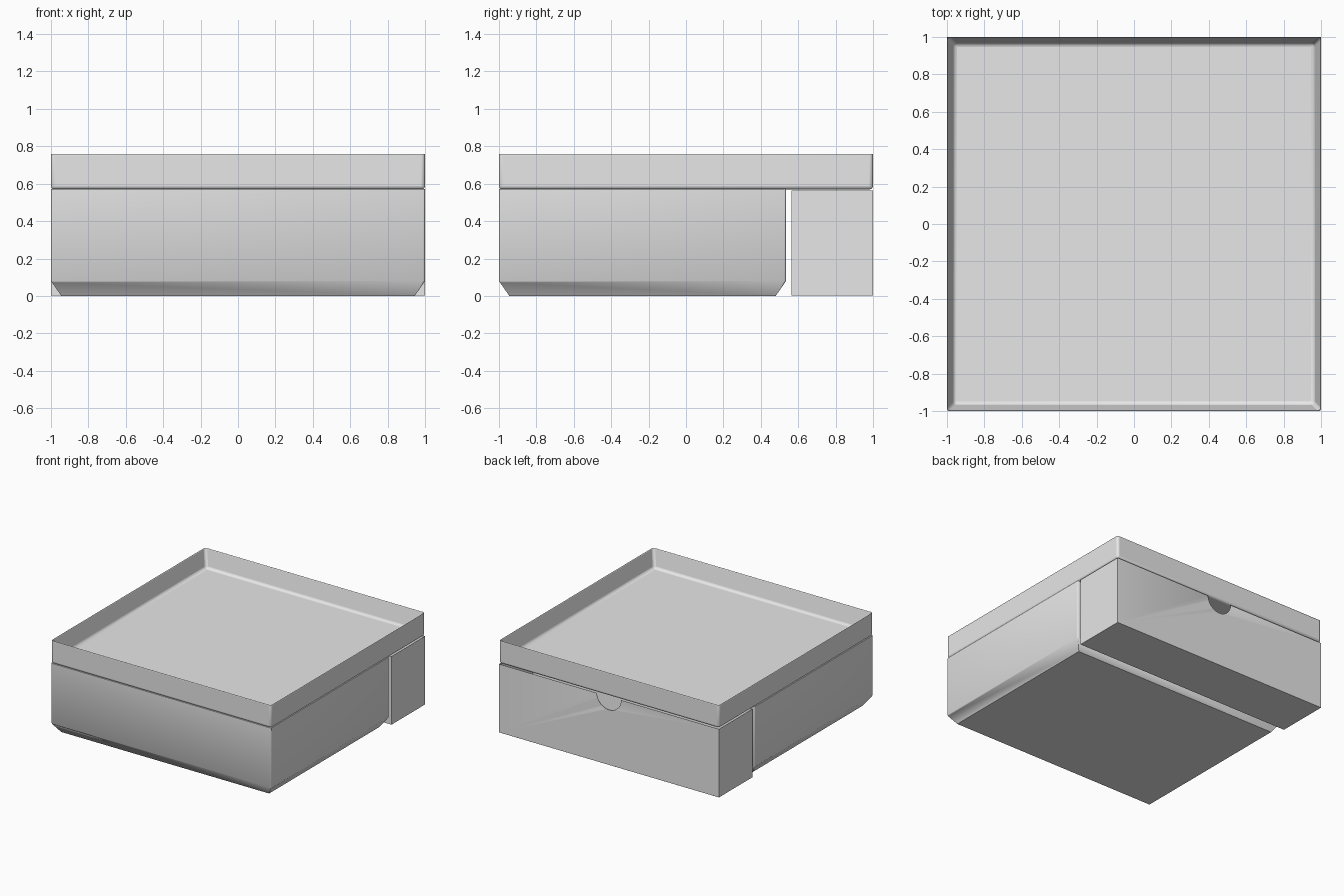
import bpy
import bmesh

old = bpy.data.objects.get("Cube")
if old:
    bpy.data.objects.remove(old, do_unlink=True)

grey = bpy.data.materials.new("plain grey")
grey.use_nodes = True
colour = (0.8, 0.8, 0.8, 1)
grey.diffuse_color = colour
grey.node_tree.nodes["Principled BSDF"].inputs["Base Color"].default_value = colour


def finish(name, bm):
    """Turn a bmesh into a grey object in the scene."""
    bmesh.ops.recalc_face_normals(bm, faces=bm.faces)
    mesh = bpy.data.meshes.new(name)
    bm.to_mesh(mesh)
    bm.free()
    mesh.materials.append(grey)
    obj = bpy.data.objects.new(name, mesh)
    bpy.context.collection.objects.link(obj)
    return obj


def block(low, high):
    """Box between two corners, as a bmesh."""
    bm = bmesh.new()
    bmesh.ops.create_cube(bm, size=1)
    for v in bm.verts:
        v.co = [a + (c + 0.5) * (b - a) for a, b, c in zip(low, high, v.co)]
    return bm


def hollow(bm, wall, depth):
    """Sink an open recess into the top face."""
    top = max(bm.faces, key=lambda f: f.calc_center_median().z)
    bmesh.ops.inset_region(bm, faces=[top], thickness=wall)
    for v in top.verts:
        v.co.z -= depth


def round_edges(obj, width):
    bevel = obj.modifiers.new("rounded edges", 'BEVEL')
    bevel.width = width
    bevel.segments = 3
    bevel.limit_method = 'ANGLE'
    bevel.angle_limit = 0.6
    bpy.ops.object.select_all(action='DESELECT')
    obj.select_set(True)
    bpy.context.view_layer.objects.active = obj
    bpy.ops.object.shade_smooth_by_angle(angle=0.6)


# Lid tray with a shallow recess
bm = block((-1, -1, 0.57), (1, 1, 0.77))
hollow(bm, 0.05, 0.16)
round_edges(finish("lid_tray", bm), 0.018)

# Main body with softened upright corners and a chamfered base
bm = block((-1, -1, 0), (1, 0.535, 0.572))
base = min(bm.faces, key=lambda f: f.calc_center_median().z)
bmesh.ops.inset_region(bm, faces=[base], thickness=0.078)
for v in bm.verts:
    if v.co.z < 0.01 and (abs(v.co.x) > 0.99):
        v.co.z = 0.08
uprights = [e for e in bm.edges
            if abs(e.verts[0].co.z - e.verts[1].co.z) > 0.3]
bmesh.ops.bevel(bm, geom=uprights, offset=0.012, segments=3,
                profile=0.5, affect='EDGES')
body = finish("main_body", bm)
bpy.context.view_layer.objects.active = body
body.select_set(True)
bpy.ops.object.shade_smooth_by_angle(angle=0.5)

# Rear compartment, open under the lid
bm = block((-1, 0.565, 0.003), (1, 1, 0.565))
hollow(bm, 0.05, 0.51)
rear = finish("rear_compartment", bm)

# Finger notch cut through the back wall
bm = bmesh.new()
bmesh.ops.create_cone(bm, cap_ends=True, segments=48,
                      radius1=0.11, radius2=0.11, depth=0.2)
for v in bm.verts:
    v.co = (v.co.x, 1 + v.co.z, 0.565 + v.co.y)
cutter = finish("notch_cutter", bm)
cutter.hide_render = True
cutter.hide_set(True)
cut = rear.modifiers.new("finger notch", 'BOOLEAN')
cut.operation = 'DIFFERENCE'
cut.solver = 'EXACT'
cut.object = cutter
round_edges(rear, 0.018)
